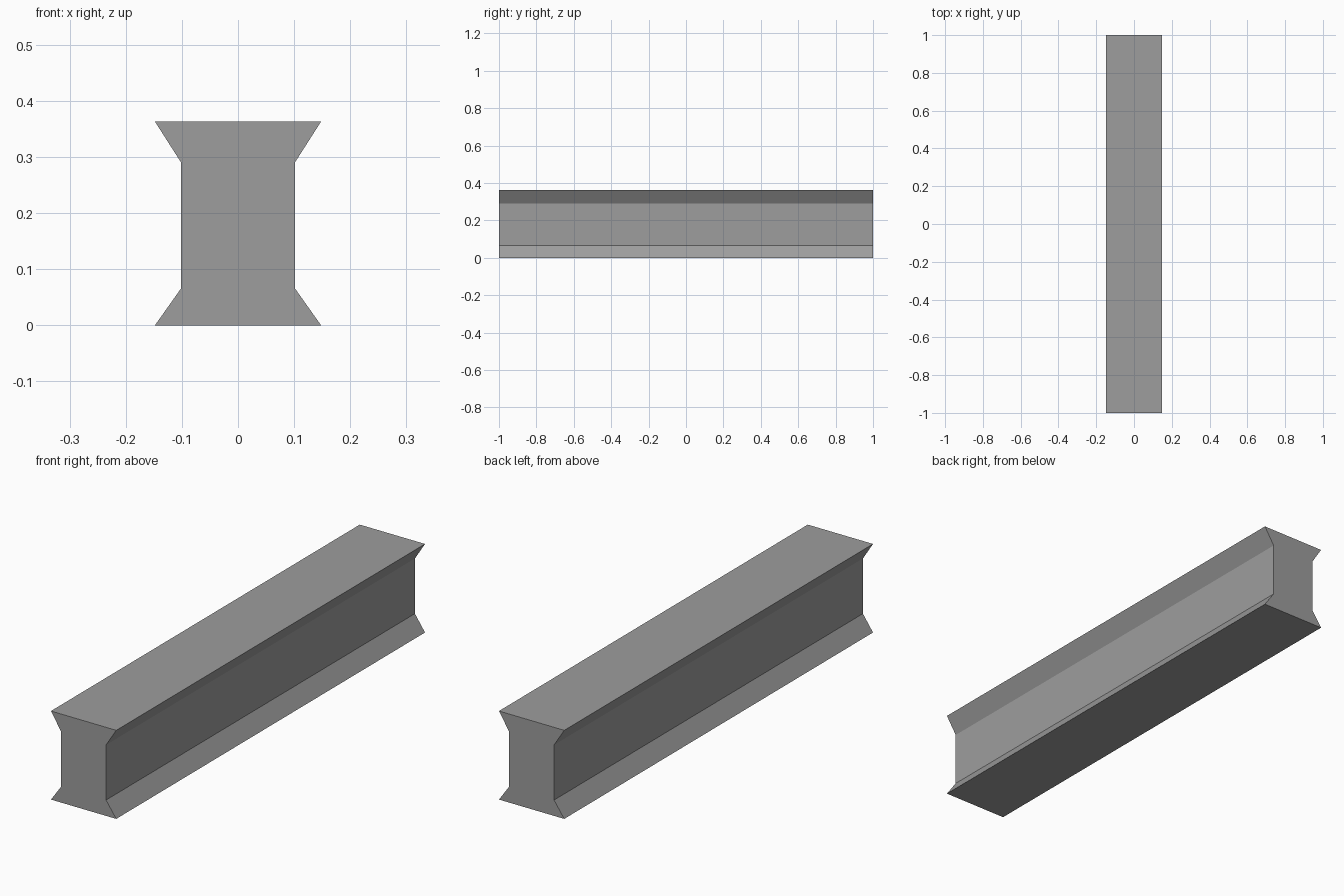
import bpy
import bmesh
from mathutils import Vector

# Remove the default cube
cube = bpy.data.objects.get("Cube")
if cube:
    bpy.data.objects.remove(cube, do_unlink=True)

# Single grey material
grey = bpy.data.materials.new("steel_grey")
grey.use_nodes = True
colour = (0.34, 0.34, 0.34, 1.0)
grey.diffuse_color = colour
grey.node_tree.nodes["Principled BSDF"].inputs["Base Color"].default_value = colour

# Right half of the cross-section (x, z), bottom to top, mirrored to a full outline
LENGTH = 2.0
half = [(0.148, 0.0), (0.102, 0.065), (0.102, 0.291), (0.148, 0.363)]
outline = half + [(-x, z) for x, z in reversed(half)]

# Extrude the outline along y
bm = bmesh.new()
end = bm.faces.new([bm.verts.new((x, -LENGTH / 2, z)) for x, z in outline])
result = bmesh.ops.extrude_face_region(bm, geom=[end], use_keep_orig=True)
moved = [v for v in result["geom"] if isinstance(v, bmesh.types.BMVert)]
bmesh.ops.translate(bm, verts=moved, vec=Vector((0, LENGTH, 0)))
bmesh.ops.recalc_face_normals(bm, faces=bm.faces)

# Flanged beam object, flat shaded
mesh = bpy.data.meshes.new("beam")
bm.to_mesh(mesh)
bm.free()
mesh.materials.append(grey)
beam = bpy.data.objects.new("beam", mesh)
bpy.context.collection.objects.link(beam)
